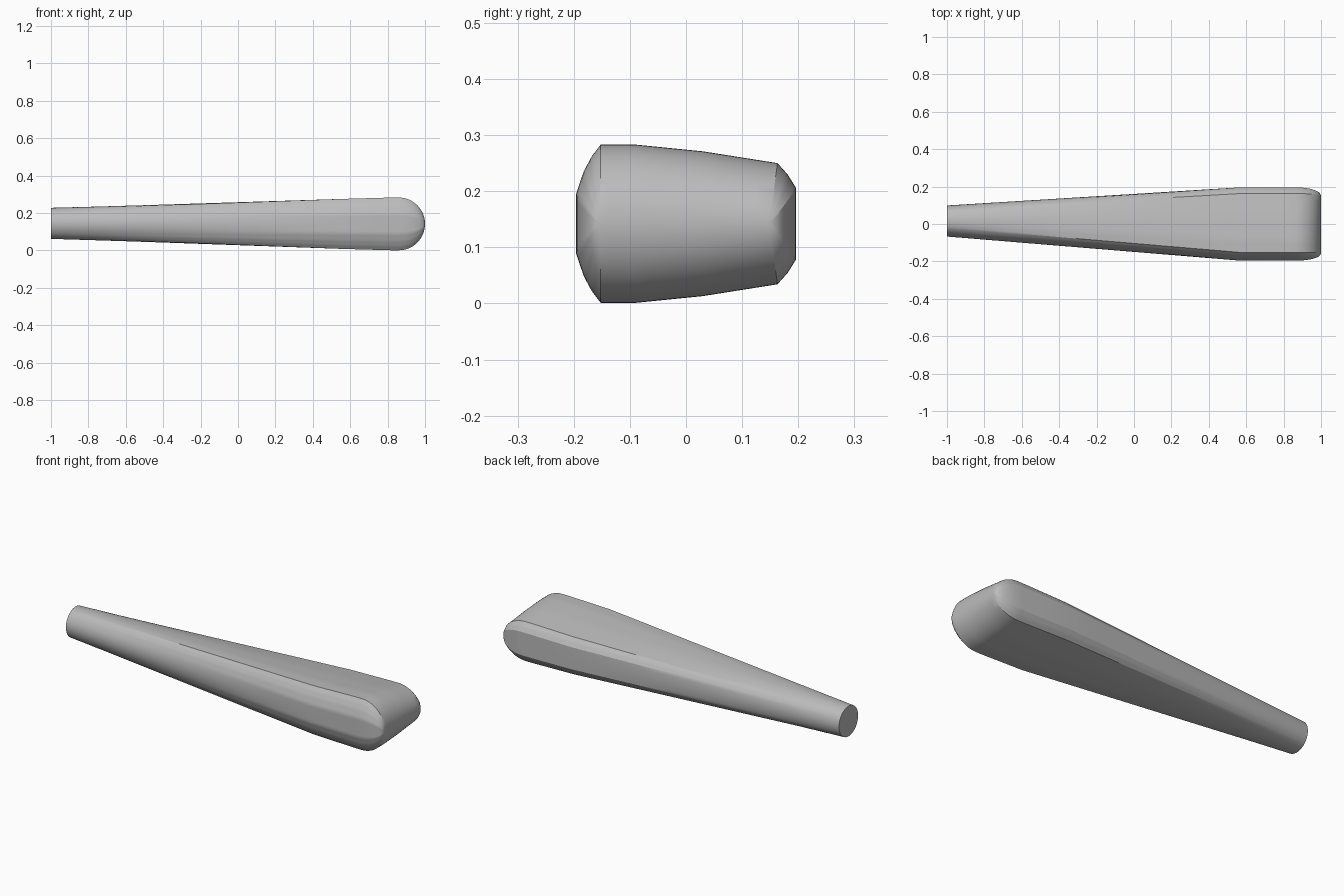
import bpy, bmesh
from math import sin, cos, pi, radians

if "Cube" in bpy.data.objects:
    bpy.data.objects.remove(bpy.data.objects["Cube"])

grey = bpy.data.materials.new("plain grey")
grey.use_nodes = True
COLOUR = (0.5, 0.5, 0.5, 1)
grey.diffuse_color = COLOUR
grey.node_tree.nodes["Principled BSDF"].inputs["Base Color"].default_value = COLOUR

MID_Z = 0.142
GRIP_Y, GRIP_Z, GRIP_R = 0.016, 0.145, 0.083
FRONT_CREASE, BACK_CREASE = -0.152, 0.163

# Upper half of the broad section: angle on the round grip, y, height over centre
KEYS = [(0, -0.196, 0), (38, -0.196, 0.053), (47, -0.182, 0.094),
        (56, -0.168, 0.12), (65, FRONT_CREASE, 0.141), (78, -0.09, 0.141),
        (100, 0.03, 0.129), (133, BACK_CREASE, 0.108), (140, 0.181, 0.088),
        (150, 0.196, 0.064), (180, 0.196, 0)]


def half_section(steps=4):
    pts = []
    for a, b in zip(KEYS, KEYS[1:]):
        pts += [[p + (q - p) * i / steps for p, q in zip(a, b)] for i in range(steps)]
    return pts + [list(KEYS[-1])]


upper = half_section()
lower = [(-a, y, -h) for a, y, h in reversed(upper[1:-1])]
LOOP = upper + lower


def ring(bm, x, blend, height=1.0, nose=0.0):
    """One cross-section, blended from the round grip to the broad head."""
    verts = []
    shrink = max(cos(nose), 0) ** 0.8
    for angle, y, h in LOOP:
        # Side bevels roll inward around the nose
        if y < FRONT_CREASE:
            y = FRONT_CREASE + (y - FRONT_CREASE) * shrink
        elif y > 0:
            rolled = min(y, BACK_CREASE) * (1 - 0.11 * (1 - shrink))
            y = rolled + max(y - BACK_CREASE, 0) * shrink
        z = MID_Z + h * height * cos(nose)
        gy = GRIP_Y - GRIP_R * cos(radians(angle))
        gz = GRIP_Z + GRIP_R * sin(radians(angle))
        verts.append(bm.verts.new((x, gy + (y - gy) * blend, gz + (z - gz) * blend)))
    return verts


bm = bmesh.new()
# Tapered shaft
rings = [ring(bm, -1 + 1.57 * i / 8, i / 8, 0.95) for i in range(9)]
# Broad head
rings += [ring(bm, 0.72, 1, 0.98), ring(bm, 0.82, 1, 1.0)]
# Rounded nose
rings += [ring(bm, 0.86 + 0.14 * sin(t * pi / 28), 1, 1, t * pi / 28) for t in range(15)]

for a, b in zip(rings, rings[1:]):
    for i in range(len(a)):
        j = (i + 1) % len(a)
        bm.faces.new((a[i], a[j], b[j], b[i]))
bm.faces.new(rings[0])
bmesh.ops.remove_doubles(bm, verts=bm.verts[:], dist=0.0002)
bmesh.ops.recalc_face_normals(bm, faces=bm.faces[:])

mesh = bpy.data.meshes.new("tapered_handle")
bm.to_mesh(mesh)
bm.free()
mesh.materials.append(grey)
handle = bpy.data.objects.new("tapered_handle", mesh)
bpy.context.collection.objects.link(handle)
bpy.ops.object.select_all(action="DESELECT")
handle.select_set(True)
bpy.context.view_layer.objects.active = handle
bpy.ops.object.shade_smooth_by_angle(angle=radians(25))
